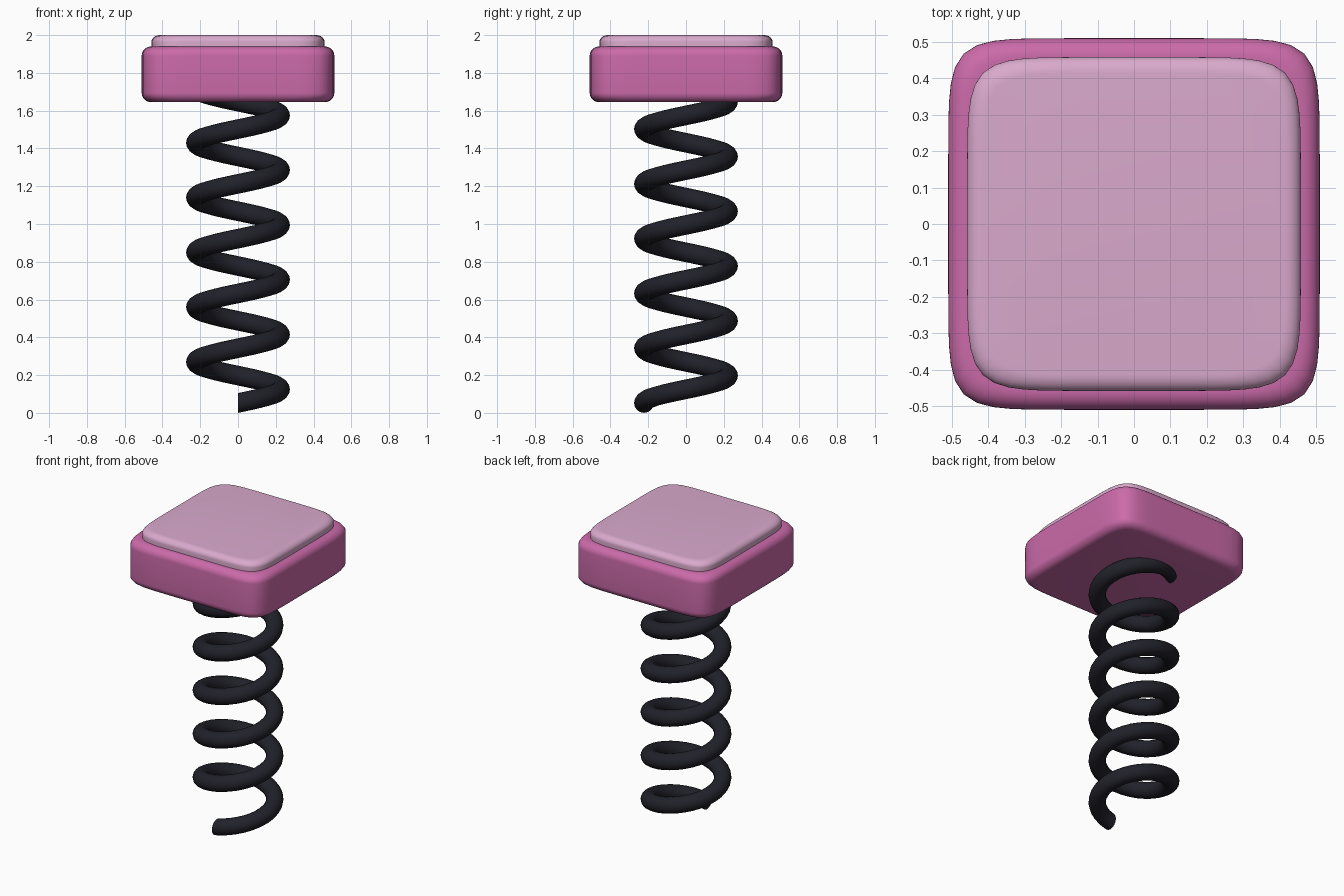
import bpy, bmesh, math

if "Cube" in bpy.data.objects:
    bpy.data.objects.remove(bpy.data.objects["Cube"])


def material(name, rgb):
    m = bpy.data.materials.new(name)
    m.diffuse_color = (*rgb, 1)
    m.use_nodes = True
    m.node_tree.nodes["Principled BSDF"].inputs["Base Color"].default_value = m.diffuse_color
    return m


def loft(name, rings, mat, angle=60):
    """Skin closed rings of points and cap both ends."""
    bm = bmesh.new()
    vs = [[bm.verts.new(p) for p in r] for r in rings]
    for a, b in zip(vs, vs[1:]):
        n = len(a)
        for i in range(n):
            bm.faces.new((a[i], a[(i + 1) % n], b[(i + 1) % n], b[i]))
    bm.faces.new(vs[0])
    bm.faces.new(vs[-1])
    bmesh.ops.recalc_face_normals(bm, faces=bm.faces[:])
    me = bpy.data.meshes.new(name)
    bm.to_mesh(me)
    bm.free()
    me.materials.append(mat)
    ob = bpy.data.objects.new(name, me)
    bpy.context.collection.objects.link(ob)
    bpy.ops.object.select_all(action='DESELECT')
    ob.select_set(True)
    bpy.context.view_layer.objects.active = ob
    bpy.ops.object.shade_smooth_by_angle(angle=math.radians(angle))
    return ob


def squircle(h, z, n, count=96):
    """Softly bulging square outline."""
    pts = []
    for i in range(count):
        t = math.tau * i / count
        c, s = math.cos(t), math.sin(t)
        r = h / (abs(c) ** n + abs(s) ** n) ** (1 / n)
        pts.append((r * c, r * s, z))
    return pts


def cushion(name, h, z0, z1, rx, rz, n, mat):
    """Squircle slab with rounded upper and lower rims."""
    steps = 8
    arc = [math.pi / 2 * i / steps for i in range(steps + 1)]
    prof = [(h - rx + rx * math.sin(a), z0 + rz - rz * math.cos(a)) for a in arc]
    prof += [(h - rx + rx * math.cos(a), z1 - rz + rz * math.sin(a)) for a in arc]
    return loft(name, [squircle(r, z, n) for r, z in prof], mat)


pink = material("pink", (0.60, 0.145, 0.40))
pale = material("pale pink", (0.70, 0.40, 0.61))
dark = material("dark steel", (0.015, 0.015, 0.023))

# Block and the raised pad on top
cushion("head_block", 0.51, 1.645, 1.94, 0.05, 0.05, 8, pink)
cushion("top_pad", 0.458, 1.88, 2.0, 0.045, 0.035, 7, pale)

# Coil spring: round section swept in the radial plane, running up into the block
R, r, pitch, turns, per_turn, sides = 0.2225, 0.0525, 0.29, 6, 32, 16
coil = []
for i in range(turns * per_turn + 1):
    t = i / per_turn
    a = math.tau * t - math.pi / 2
    ring = []
    for k in range(sides):
        b = math.tau * k / sides
        d = R + r * math.cos(b)
        ring.append((d * math.cos(a), d * math.sin(a), r + pitch * t + r * math.sin(b)))
    coil.append(ring)
loft("coil_spring", coil, dark)
